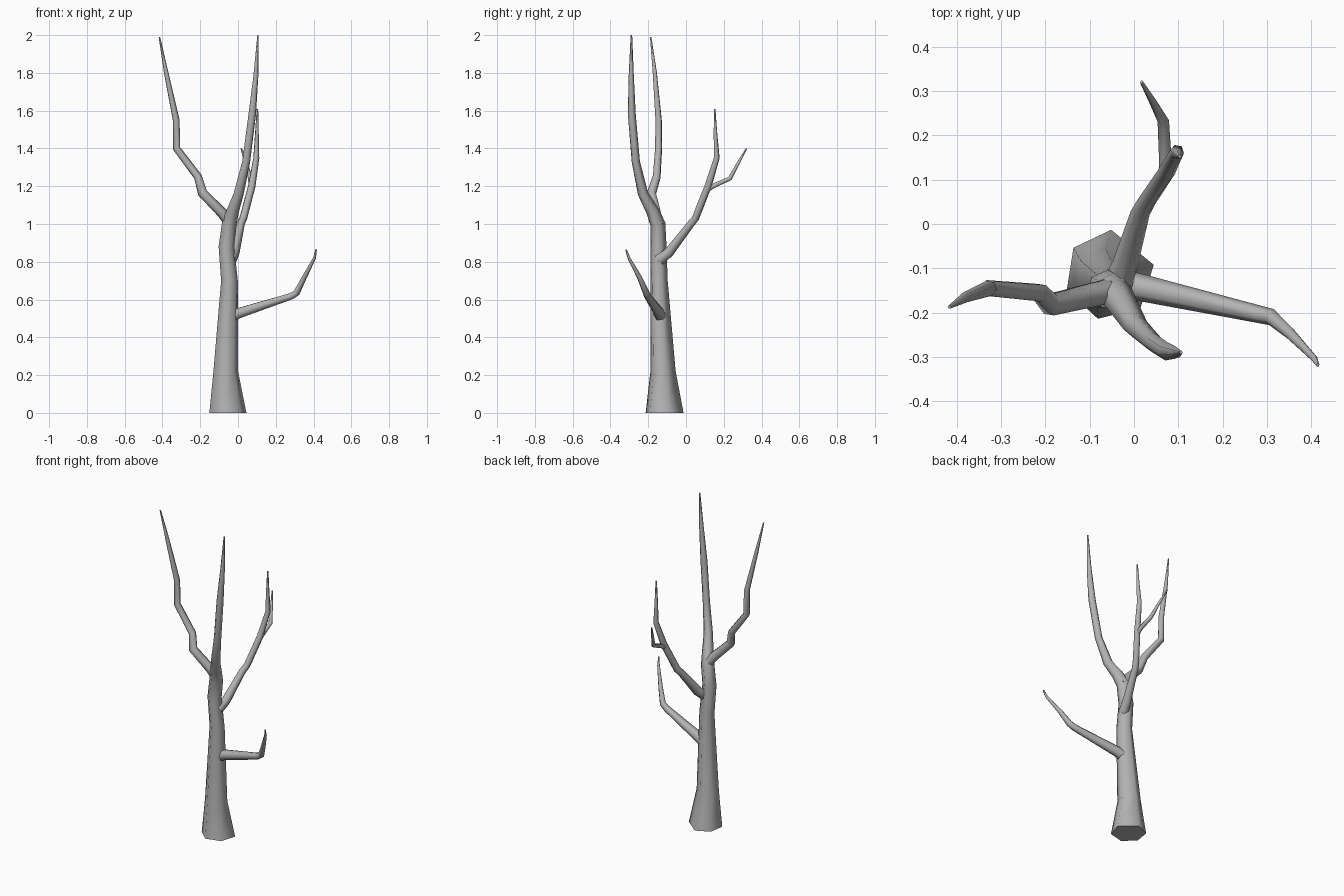
import bpy
import bmesh
from math import cos, sin, radians
from mathutils import Vector

if "Cube" in bpy.data.objects:
    bpy.data.objects.remove(bpy.data.objects["Cube"], do_unlink=True)

GREY = (0.45, 0.45, 0.45, 1)
bark = bpy.data.materials.new("grey bark")
bark.use_nodes = True
bark.diffuse_color = GREY
bsdf = next(n for n in bark.node_tree.nodes if n.type == 'BSDF_PRINCIPLED')
bsdf.inputs["Base Color"].default_value = GREY

EVEN = [i * 60 for i in range(6)]
UNEVEN = [13, 88, 143, 199, 255, 313]


def limb(name, path, angles=EVEN):
    """Sweep a tapering six-sided section along (x, y, z, radius) points."""
    pts = [Vector(p[:3]) for p in path]
    bm = bmesh.new()
    rings = []
    side = None
    for i, p in enumerate(pts):
        before = (p - pts[i - 1]).normalized() if i else Vector()
        after = (pts[i + 1] - p).normalized() if i + 1 < len(pts) else Vector()
        axis = (before + after).normalized()
        if name == "trunk" and i == 0:
            axis = Vector((0, 0, 1))
        if side is None:
            side = Vector((1, 0, 0)) if abs(axis.x) < 0.8 else Vector((0, 1, 0))
        side = (side - axis * side.dot(axis)).normalized()
        up = axis.cross(side)
        r = path[i][3]
        rings.append([bm.verts.new(p + r * (side * cos(radians(a)) + up * sin(radians(a))))
                      for a in angles])
    n = len(angles)
    for a, b in zip(rings, rings[1:]):
        for k in range(n):
            bm.faces.new((a[k], a[(k + 1) % n], b[(k + 1) % n], b[k]))
    bm.faces.new(rings[0][::-1])
    bm.faces.new(rings[-1])
    bmesh.ops.recalc_face_normals(bm, faces=bm.faces)
    mesh = bpy.data.meshes.new(name)
    bm.to_mesh(mesh)
    bm.free()
    mesh.materials.append(bark)
    obj = bpy.data.objects.new(name, mesh)
    bpy.context.collection.objects.link(obj)
    bpy.ops.object.select_all(action='DESELECT')
    obj.select_set(True)
    bpy.context.view_layer.objects.active = obj
    bpy.ops.object.shade_smooth_by_angle(angle=radians(70))


# Trunk flowing into the tall front stem
limb("trunk", [
    (-.055, -.115, 0, .102), (-.066, -.123, .22, .068), (-.046, -.143, .7, .046),
    (-.062, -.146, .88, .043), (-.047, -.15, 1.0, .041), (-.028, -.178, 1.07, .035),
    (.003, -.228, 1.16, .028), (.043, -.266, 1.33, .022), (.075, -.287, 1.58, .021),
    (.094, -.29, 1.78, .014), (.106, -.289, 2.0, .004)], UNEVEN)

# Upper branch on the right side
limb("upper_right_branch", [
    (-.035, -.145, .99, .028), (-.085, -.158, 1.06, .028), (-.188, -.182, 1.165, .026),
    (-.212, -.155, 1.25, .022), (-.325, -.145, 1.4, .02), (-.327, -.145, 1.55, .018),
    (-.38, -.165, 1.8, .012), (-.416, -.187, 1.99, .004)])

# Back branch and its twig
limb("back_branch", [
    (-.04, -.14, .81, .035), (-.02, -.09, .85, .029), (.014, .025, 1.0, .022),
    (.028, .05, 1.03, .021), (.073, .117, 1.2, .02), (.097, .163, 1.35, .016),
    (.1, .156, 1.48, .01), (.103, .152, 1.61, .004)])
limb("back_twig", [
    (.07, .112, 1.18, .014), (.07, .155, 1.207, .014), (.066, .232, 1.24, .013),
    (.043, .275, 1.32, .009), (.017, .32, 1.4, .004)])

# Low branch on the left side
limb("lower_left_branch", [
    (-.04, -.135, .51, .035), (.01, -.142, .53, .031), (.28, -.203, .617, .02),
    (.31, -.21, .635, .019), (.35, -.245, .715, .014), (.405, -.302, .82, .008),
    (.414, -.318, .865, .004)])
